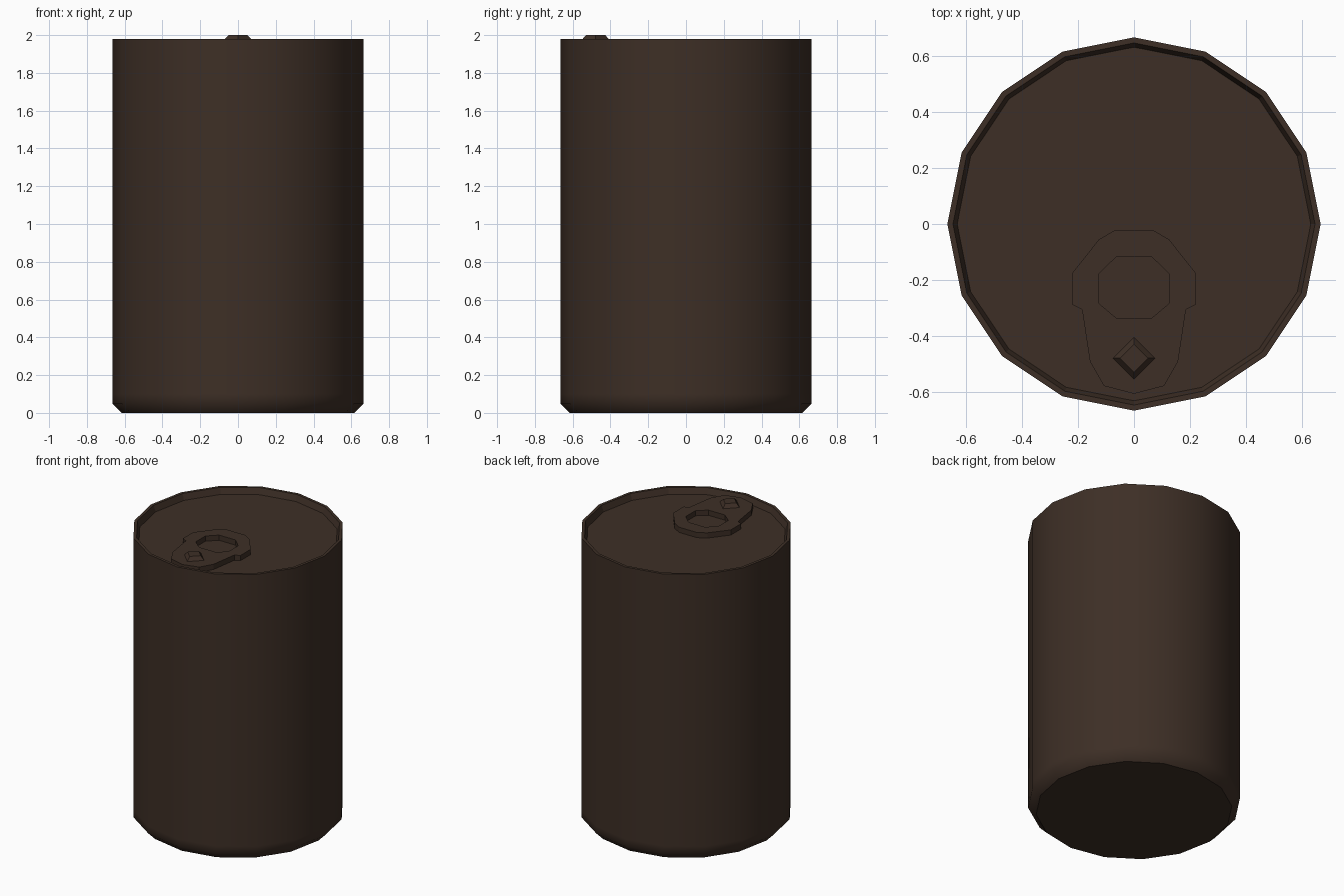
import bpy, bmesh, math

if "Cube" in bpy.data.objects:
    bpy.data.objects.remove(bpy.data.objects["Cube"])

brown = bpy.data.materials.new("dark_brown")
brown.diffuse_color = (0.047, 0.028, 0.019, 1)
brown.use_nodes = True
brown.node_tree.nodes["Principled BSDF"].inputs["Base Color"].default_value = brown.diffuse_color


def finish(name, bm, smooth=lambda f: False):
    bmesh.ops.recalc_face_normals(bm, faces=bm.faces)
    for f in bm.faces:
        f.smooth = smooth(f)
    me = bpy.data.meshes.new(name)
    bm.to_mesh(me)
    bm.free()
    me.materials.append(brown)
    ob = bpy.data.objects.new(name, me)
    bpy.context.collection.objects.link(ob)
    return ob


def lathe(bm, profile, sides, cy=0.0):
    """Stack rings of (radius, z), capped at both ends."""
    rings = [[bm.verts.new((r * math.cos(math.tau * i / sides),
                            cy + r * math.sin(math.tau * i / sides), z))
              for i in range(sides)] for r, z in profile]
    for a, b in zip(rings, rings[1:]):
        for i in range(sides):
            j = (i + 1) % sides
            bm.faces.new((a[i], a[j], b[j], b[i]))
    bm.faces.new(rings[0])
    bm.faces.new(rings[-1])


# Can body: chamfered base, straight wall, thin rim, recessed lid
bm = bmesh.new()
lathe(bm, [(0.615, 0), (0.665, 0.05), (0.665, 0.10), (0.665, 1.98),
           (0.645, 1.98), (0.63, 1.938)], 16)
finish("can_body", bm,
       lambda f: len(f.verts) == 4 and f.calc_center_median().z < 1.9)

# Pull tab: half outlines, mirrored, bridged into a ring plate
outer_half = [(0.068, -0.022), (0.125, -0.055), (0.22, -0.175), (0.22, -0.287),
              (0.185, -0.305), (0.157, -0.49), (0.107, -0.577)]
hole_half = [(0.063, -0.117), (0.125, -0.177), (0.125, -0.283), (0.063, -0.335)]
outer = outer_half + [(0, -0.605)] + [(-x, y) for x, y in reversed(outer_half)]
hole = hole_half + [(-x, y) for x, y in reversed(hole_half)]
bm = bmesh.new()
edges = []
for loop in (outer, hole):
    vs = [bm.verts.new((x, y, 1.936)) for x, y in loop]
    edges += [bm.edges.new((vs[i - 1], vs[i])) for i in range(len(vs))]
bmesh.ops.triangle_fill(bm, edges=edges, use_beauty=True)
top = bmesh.ops.extrude_face_region(bm, geom=bm.faces[:])
bmesh.ops.translate(bm, vec=(0, 0, 0.038),
                    verts=[g for g in top["geom"] if isinstance(g, bmesh.types.BMVert)])
finish("pull_tab", bm)

# Rivet: four-sided tapered stud
bm = bmesh.new()
lathe(bm, [(0.077, 1.972), (0.05, 2.0)], 4, -0.478)
finish("rivet", bm)
